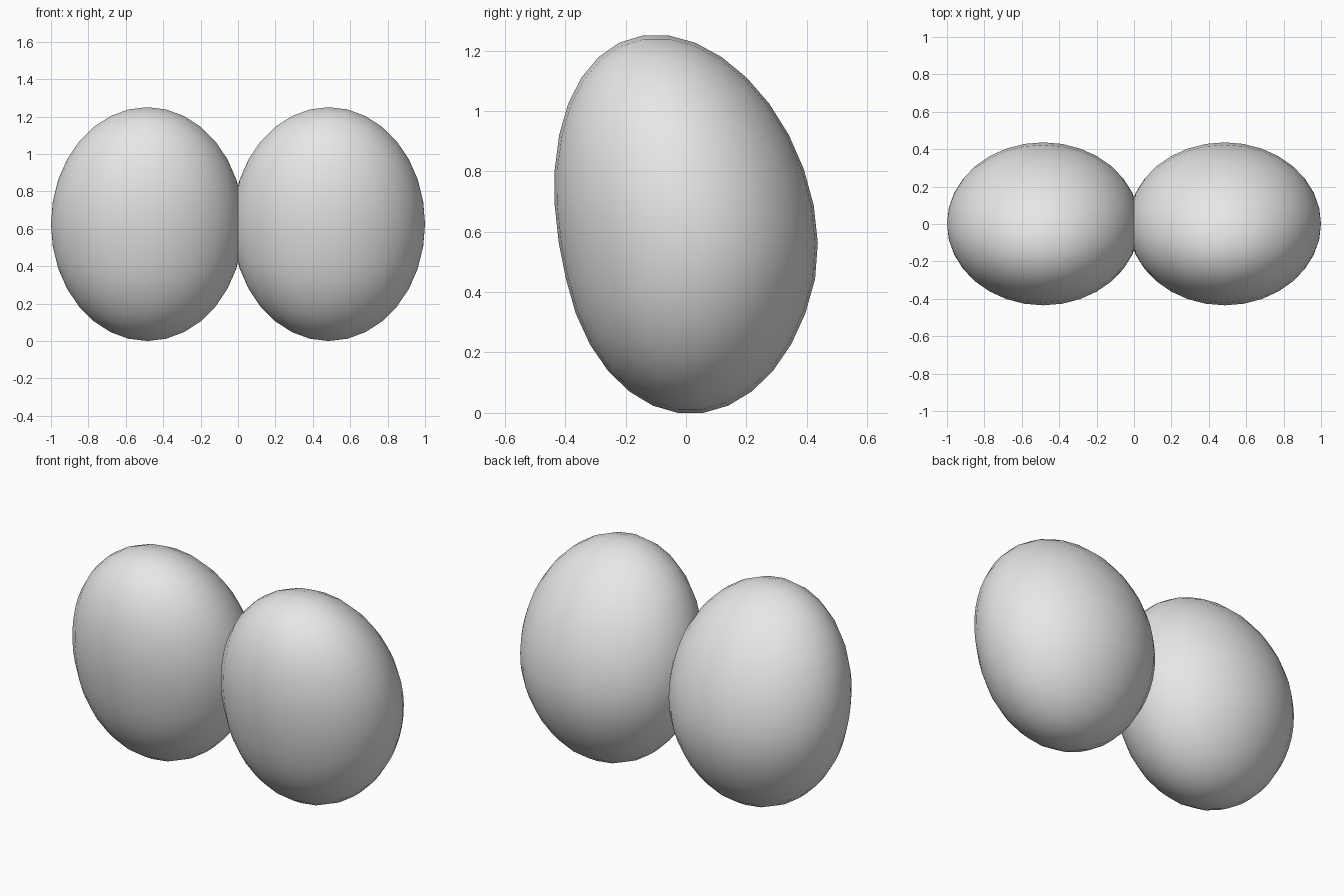
import bpy
import bmesh
from math import pi
from mathutils import Matrix

cube = bpy.data.objects.get("Cube")
if cube:
    bpy.data.objects.remove(cube, do_unlink=True)

# Single plain grey material
grey = bpy.data.materials.new("light_grey")
grey.use_nodes = True
colour = (0.8, 0.8, 0.8, 1.0)
grey.diffuse_color = colour
grey.node_tree.nodes["Principled BSDF"].inputs["Base Color"].default_value = colour

HALF_WIDTH, HALF_DEPTH, HALF_HEIGHT = 0.515, 0.431, 0.628
MID_Z, OFFSET_X = 0.625, 0.485


def lean(z):
    """Forward bend of the centre line, growing towards the top."""
    t = max(0.0, (z - 0.45) / 0.8)
    return 0.015 - 0.115 * t ** 1.4


def make_egg(name, side):
    """Ellipsoid with its poles along x, bent towards the front."""
    bm = bmesh.new()
    bmesh.ops.create_uvsphere(bm, u_segments=32, v_segments=16, radius=1)
    # Half a step of spin leaves a flat edge at the crown and the base
    bm.transform(Matrix.Rotation(pi / 2, 4, 'Y') @ Matrix.Rotation(pi / 32, 4, 'Z'))
    for v in bm.verts:
        v.co.x = side * OFFSET_X + v.co.x * HALF_WIDTH
        v.co.z = MID_Z + v.co.z * HALF_HEIGHT
        v.co.y = v.co.y * HALF_DEPTH + lean(v.co.z)
    for f in bm.faces:
        f.smooth = True
    mesh = bpy.data.meshes.new(name)
    bm.to_mesh(mesh)
    bm.free()
    mesh.materials.append(grey)
    bpy.context.scene.collection.objects.link(bpy.data.objects.new(name, mesh))


make_egg("left_egg", 1)
make_egg("right_egg", -1)
